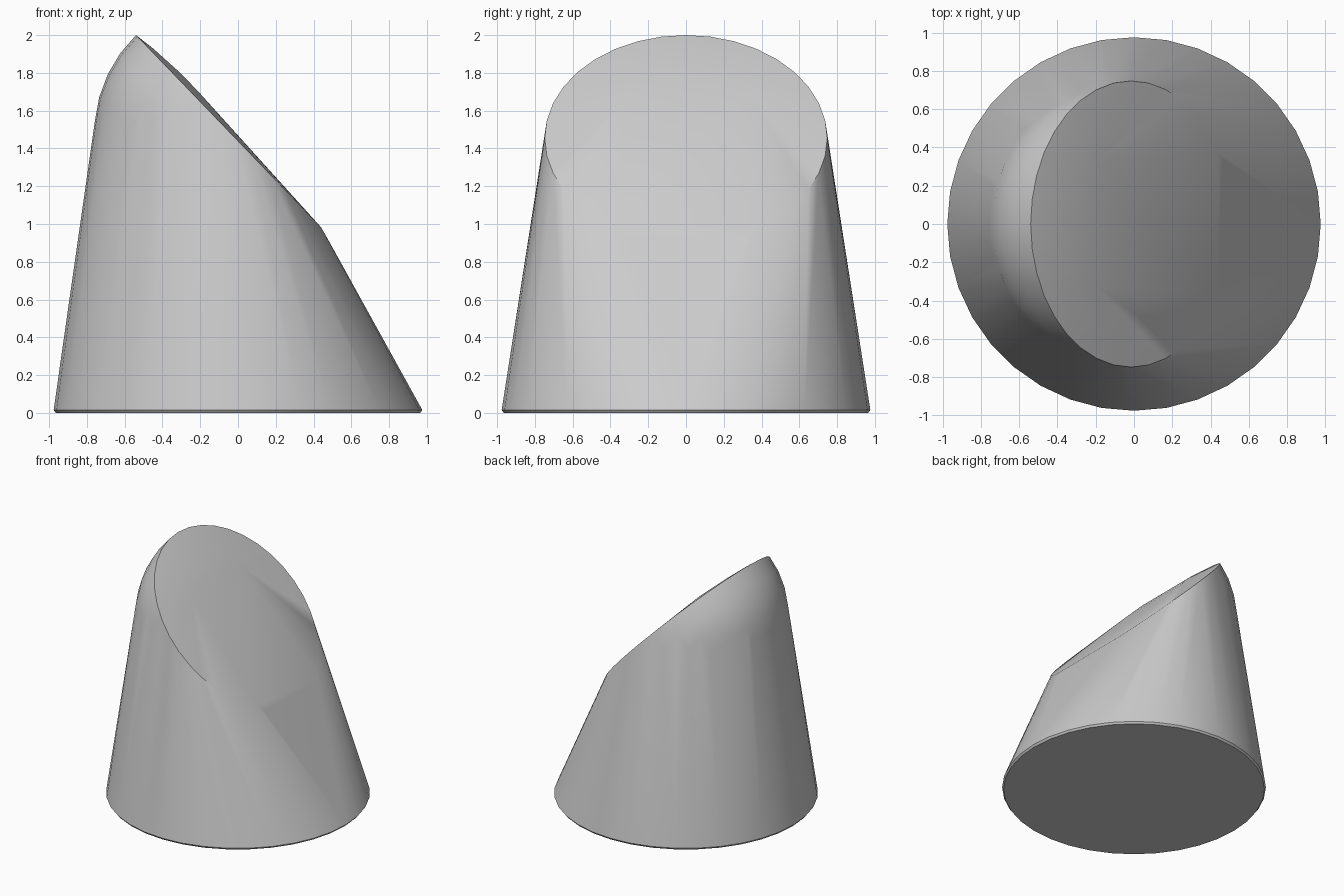
import bpy
import bmesh
import math
from mathutils import Vector

cube = bpy.data.objects.get("Cube")
if cube:
    bpy.data.objects.remove(cube, do_unlink=True)

grey = bpy.data.materials.new("plain grey")
grey.use_nodes = True
colour = (0.6, 0.6, 0.6, 1)
grey.diffuse_color = colour
grey.node_tree.nodes["Principled BSDF"].inputs["Base Color"].default_value = colour

points = []

# Round base with a tiny chamfer
SIDES = 36
for radius, z in ((0.965, 0.0), (0.976, 0.015)):
    for i in range(SIDES):
        a = math.tau * i / SIDES
        points.append(Vector((radius * math.cos(a), radius * math.sin(a), z)))

# Tilted half ball: its flat side forms the slanted face
centre = Vector((-0.015, 0, 1.455))
up_slope = Vector((-0.525, 0, 0.545))
across = Vector((0, 0.748, 0))
inward = Vector((-0.53, 0, -0.51))
CUT_X = 0.47
for ring in range(9):
    b = math.pi / 2 * ring / 9
    for i in range(SIDES):
        a = math.tau * i / SIDES
        p = centre + math.cos(b) * (math.cos(a) * up_slope + math.sin(a) * across) + math.sin(b) * inward
        if p.x < CUT_X - 0.03:
            points.append(p)

# Gentle swell of the slanted face, and its blunt lower edge
for x, y, z in ((-0.45, 0.12, 1.93), (-0.3, 0.26, 1.795), (-0.2, 0.32, 1.69),
                (0.0, 0.4, 1.46), (CUT_X, 0.33, 0.93)):
    points += [Vector((x, y, z)), Vector((x, -y, z))]

# Wrap everything in one tight skin
bm = bmesh.new()
for p in points:
    bm.verts.new(p)
hull = bmesh.ops.convex_hull(bm, input=bm.verts)
loose = {v for v in hull["geom_interior"] + hull["geom_unused"] if isinstance(v, bmesh.types.BMVert)}
bmesh.ops.delete(bm, geom=list(loose), context='VERTS')
bmesh.ops.dissolve_limit(bm, angle_limit=math.radians(0.5), verts=bm.verts, edges=bm.edges)
bmesh.ops.recalc_face_normals(bm, faces=bm.faces)

mesh = bpy.data.meshes.new("slanted_cone_body")
bm.to_mesh(mesh)
bm.free()
mesh.materials.append(grey)
body = bpy.data.objects.new("slanted_cone_body", mesh)
bpy.context.collection.objects.link(body)

# Smooth sides with crisp edges
bpy.ops.object.select_all(action='DESELECT')
body.select_set(True)
bpy.context.view_layer.objects.active = body
bpy.ops.object.shade_smooth_by_angle(angle=math.radians(35))
